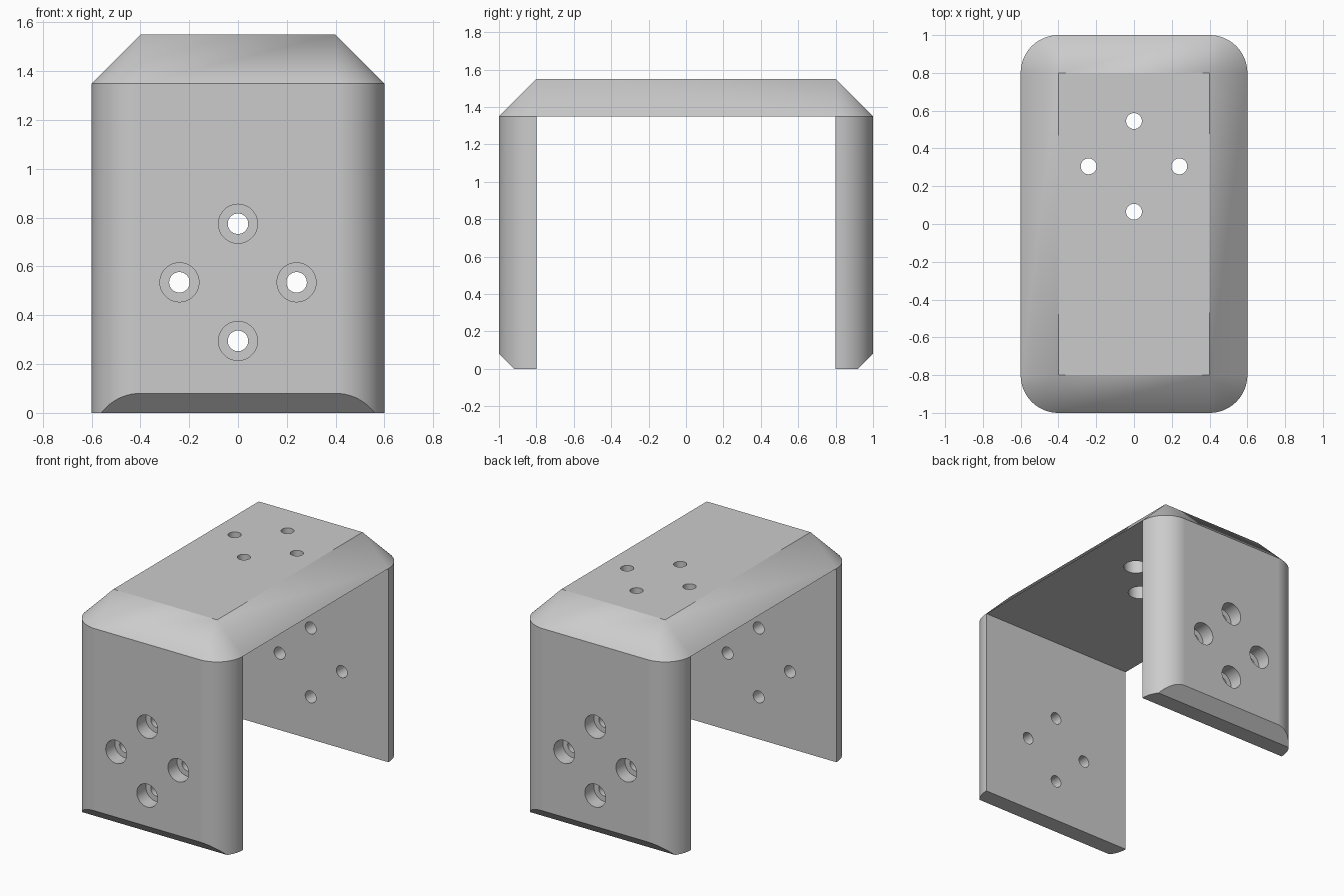
import bpy, bmesh, math
from mathutils import Matrix, Vector

if "Cube" in bpy.data.objects:
    bpy.data.objects.remove(bpy.data.objects["Cube"])

HX, HY, R = 0.6, 1.0, 0.2        # half plan size and corner radius
SHOULDER, TOP = 1.35, 1.55       # wall height and full height
WALL, CHAMFER = 0.2, 0.08

grey = bpy.data.materials.new("plain grey")
grey.use_nodes = True
colour = (0.6, 0.6, 0.6, 1)
grey.diffuse_color = colour
grey.node_tree.nodes["Principled BSDF"].inputs["Base Color"].default_value = colour


def make_object(name, bm):
    bmesh.ops.recalc_face_normals(bm, faces=bm.faces[:])
    mesh = bpy.data.meshes.new(name)
    bm.to_mesh(mesh)
    bm.free()
    ob = bpy.data.objects.new(name, mesh)
    mesh.materials.append(grey)
    bpy.context.collection.objects.link(ob)
    return ob


def skin(bm, rings):
    """Join equal-length rings of points into a closed solid."""
    loops = [[bm.verts.new(p) for p in ring] for ring in rings]
    for a, b in zip(loops, loops[1:]):
        for i in range(len(a)):
            j = (i + 1) % len(a)
            bm.faces.new((a[i], a[j], b[j], b[i]))
    bm.faces.new(loops[0][::-1])
    bm.faces.new(loops[-1])


def plan(radius, z, steps=24):
    """Rounded rectangle whose corner centres stay fixed."""
    pts = []
    for q, (sx, sy) in enumerate([(1, 1), (-1, 1), (-1, -1), (1, -1)]):
        for i in range(steps + 1):
            a = math.pi / 2 * (q + i / steps)
            pts.append((sx * (HX - R) + radius * math.cos(a),
                        sy * (HY - R) + radius * math.sin(a), z))
    return pts


# Solid body: straight rounded walls, tapering to a sharp-cornered top
bm = bmesh.new()
skin(bm, [plan(R, 0), plan(R, SHOULDER), plan(0, TOP)])
bmesh.ops.remove_doubles(bm, verts=bm.verts[:], dist=1e-5)
bmesh.ops.dissolve_degenerate(bm, edges=bm.edges[:], dist=1e-5)

# Sloped lower edge on both walls
for s in (-1, 1):
    cut = bmesh.ops.bisect_plane(
        bm, geom=bm.verts[:] + bm.edges[:] + bm.faces[:],
        plane_co=(0, s * HY, CHAMFER), plane_no=(0, s, -1), clear_outer=True)
    rim = [e for e in cut["geom_cut"] if isinstance(e, bmesh.types.BMEdge)]
    bmesh.ops.holes_fill(bm, edges=rim, sides=0)
body = make_object("bracket", bm)

# Open channel between the walls
bm = bmesh.new()
bmesh.ops.create_cube(bm, size=1, matrix=Matrix.Translation((0, 0, SHOULDER - 1))
                      @ Matrix.Diagonal((2, 2 * (HY - WALL), 2, 1)))
channel = make_object("channel_cutter", bm)

# Stepped screw holes, four to a pattern
bm = bmesh.new()


def stepped_hole(centre, direction):
    """Wide recess at the surface, narrow hole through the rest."""
    turn = Vector(direction).to_track_quat("Z", "Y").to_matrix()
    rings = []
    for r, depth in [(0.08, -0.05), (0.08, 0.1), (0.042, 0.1), (0.042, 0.25)]:
        rings.append([centre + turn @ Vector((r * math.cos(a), r * math.sin(a), depth))
                      for a in (math.tau * i / 48 for i in range(48))])
    skin(bm, rings)


for u, v in [(0.24, 0), (-0.24, 0), (0, 0.24), (0, -0.24)]:
    stepped_hole(Vector((u, -HY, 0.535 + v)), (0, 1, 0))
    stepped_hole(Vector((u, HY, 0.535 + v)), (0, -1, 0))
    stepped_hole(Vector((u, 0.305 + v, SHOULDER)), (0, 0, 1))
holes = make_object("hole_cutter", bm)

# Cut, then bake and remove the cutters
bpy.context.view_layer.objects.active = body
for cutter in (channel, holes):
    mod = body.modifiers.new(cutter.name, "BOOLEAN")
    mod.operation, mod.solver, mod.object = "DIFFERENCE", "EXACT", cutter
    bpy.ops.object.modifier_apply(modifier=mod.name)
    bpy.data.objects.remove(cutter)

# Smooth rounds with crisp edges
bpy.ops.object.select_all(action="DESELECT")
body.select_set(True)
bpy.ops.object.shade_smooth_by_angle(angle=math.radians(30))
weighted = body.modifiers.new("flat_faces", "WEIGHTED_NORMAL")
weighted.keep_sharp = True
